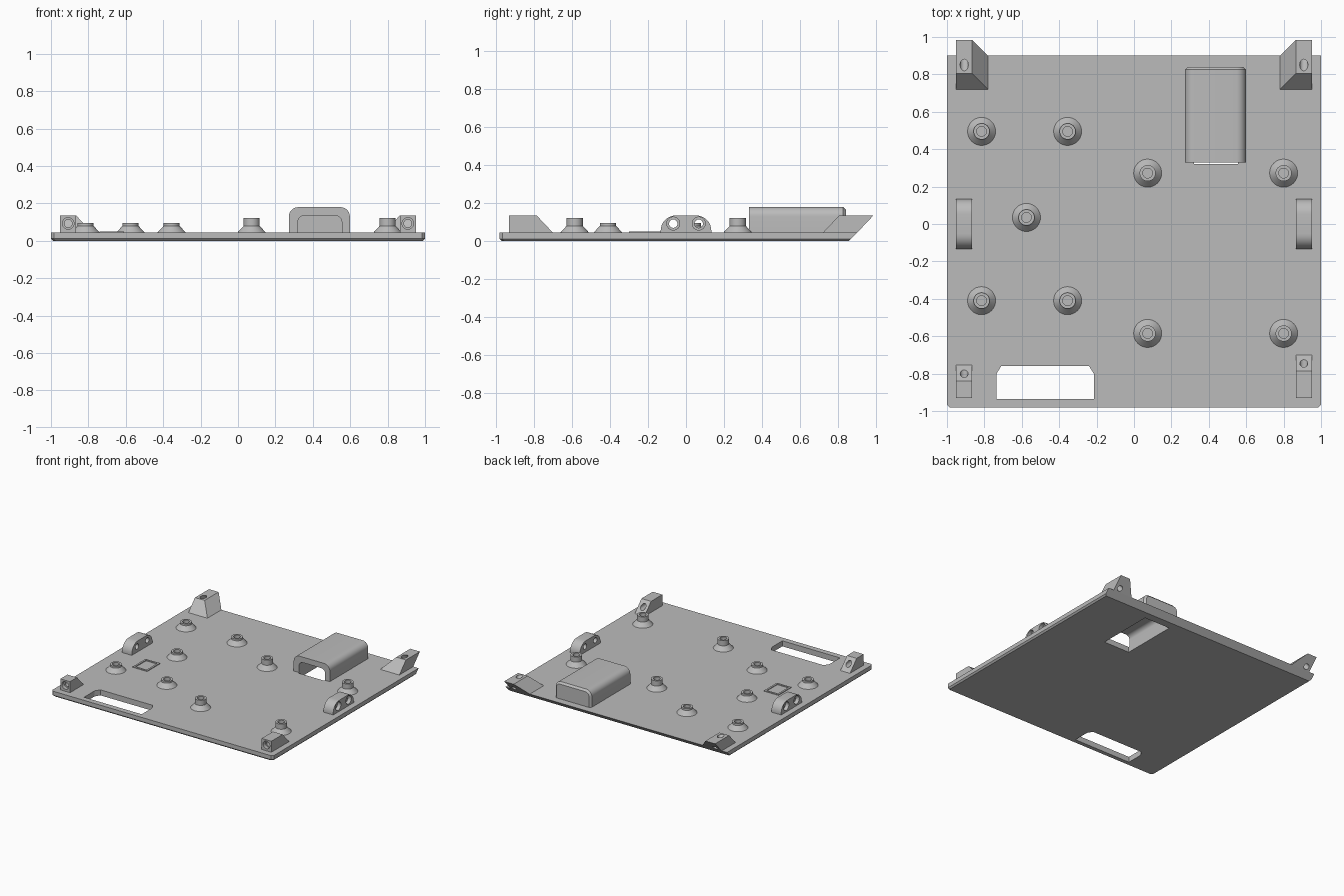
import bpy, bmesh, math
from mathutils import Vector

if "Cube" in bpy.data.objects:
    bpy.data.objects.remove(bpy.data.objects["Cube"])

grey = bpy.data.materials.new("plain grey")
grey.use_nodes = True
colour = (0.5, 0.5, 0.5, 1)
grey.diffuse_color = colour
grey.node_tree.nodes["Principled BSDF"].inputs["Base Color"].default_value = colour

PLATE = 0.045   # top of the base plate
TALL = 0.135    # top of the screw blocks
SINK = 0.005    # overlap of parts into the plate


def loft(name, rings, closed=False):
    """Skin a list of equal-length point rings; cap the ends unless closed."""
    bm = bmesh.new()
    loops = [[bm.verts.new(p) for p in ring] for ring in rings]
    pairs = list(zip(loops, loops[1:]))
    if closed:
        pairs.append((loops[-1], loops[0]))
    else:
        bm.faces.new(loops[0])
        bm.faces.new(loops[-1])
    for a, b in pairs:
        for i in range(len(a)):
            j = (i + 1) % len(a)
            bm.faces.new((a[i], a[j], b[j], b[i]))
    bmesh.ops.recalc_face_normals(bm, faces=bm.faces)
    mesh = bpy.data.meshes.new(name)
    bm.to_mesh(mesh)
    bm.free()
    mesh.materials.append(grey)
    obj = bpy.data.objects.new(name, mesh)
    bpy.context.collection.objects.link(obj)
    return obj


def rod(centre, axis, radius, length):
    """Cylindrical cutter centred on a point."""
    axis = Vector(axis).normalized()
    u = axis.orthogonal().normalized()
    v = axis.cross(u)
    rings = []
    for end in (-length / 2, length / 2):
        rings.append([Vector(centre) + axis * end + radius * (u * math.cos(t) + v * math.sin(t))
                      for t in (math.tau * i / 32 for i in range(32))])
    return loft("cutter", rings)


def cut(obj, cutters):
    """Subtract the cutters, then remove them."""
    for c in cutters:
        c.hide_render = True
        mod = obj.modifiers.new("cut", "BOOLEAN")
        mod.operation, mod.solver, mod.object = "DIFFERENCE", "EXACT", c
    graph = bpy.context.evaluated_depsgraph_get()
    mesh = bpy.data.meshes.new_from_object(obj.evaluated_get(graph))
    obj.modifiers.clear()
    obj.data = mesh
    for c in cutters:
        bpy.data.objects.remove(c)


def smooth(obj):
    bpy.ops.object.select_all(action="DESELECT")
    obj.select_set(True)
    bpy.context.view_layer.objects.active = obj
    bpy.ops.object.shade_smooth_by_angle(angle=math.radians(30))


def arch(a0, a1, low, high, radius, steps=8):
    """Upright outline with rounded top corners, as (across, z) pairs."""
    points = [(a1, low)]
    for centre, start in ((a1 - radius, 0), (a0 + radius, math.pi / 2)):
        for i in range(steps + 1):
            t = start + math.pi / 2 * i / steps
            points.append((centre + radius * math.cos(t), high - radius + radius * math.sin(t)))
    return points + [(a0, low)]


def rect(x0, x1, y0, y1, z):
    return [(x0, y0, z), (x1, y0, z), (x1, y1, z), (x0, y1, z)]


# Cavity under the hood, open at the front and through the plate
def cavity():
    outline = arch(0.32, 0.555, -0.1, TALL, 0.035)
    return loft("cutter", [[(x, y, z) for x, z in outline] for y in (0.32, 0.79)])


# Base plate: small lower bevel, back edge sloping outward
def plate_ring(z, inset):
    w, f, c = 1 - inset, -0.98 + inset, 0.015
    b = 0.855 + z
    return [(-w, b, z), (-w, f + c, z), (-w + c, f, z), (w - c, f, z), (w, f + c, z), (w, b, z)]


plate = loft("base_plate", [plate_ring(0, 0.012), plate_ring(0.012, 0), plate_ring(PLATE, 0)])
slot = [(-0.735, -0.935), (-0.215, -0.935), (-0.215, -0.80), (-0.24, -0.76), (-0.71, -0.76), (-0.735, -0.80)]
cut(plate, [cavity(), loft("cutter", [[(x, y, z) for x, y in slot] for z in (-0.1, 0.1)])])

# Hood with rounded sides and a bevelled back end
hood_rings = []
for y, d in ((0.33, 0), (0.825, 0), (0.84, 0.015)):
    outline = arch(0.272 + d, 0.598 - d, PLATE - SINK, 0.18 - d, 0.05 - d)
    hood_rings.append([(x, y, z) for x, z in outline])
hood = loft("hood", hood_rings)
cut(hood, [cavity()])
smooth(hood)


# Round standoffs with a flared foot and a screw hole
def standoff(name, x, y, top):
    profile = [(0.075, PLATE - SINK), (0.075, PLATE), (0.043, 0.08), (0.043, top),
               (0.026, top), (0.026, PLATE - SINK)]
    rings = []
    for i in range(32):
        t = math.tau * i / 32
        rings.append([(x + r * math.cos(t), y + r * math.sin(t), z) for r, z in profile])
    smooth(loft(name, rings, closed=True))


for x, y in ((-0.815, 0.495), (-0.355, 0.495), (-0.575, 0.035), (-0.815, -0.41), (-0.355, -0.41)):
    standoff("short_standoff", x, y, 0.095)
for x in (0.073, 0.8):
    for y in (0.272, -0.585):
        standoff("tall_standoff", x, y, 0.122)

# Thin raised frame beside the standoffs
frame = [rect(-0.74 + d, -0.61 - d, -0.30 + d, -0.135 - d, z)
         for d, z in ((0, PLATE - SINK), (0, 0.051), (0.015, 0.051), (0.015, PLATE - SINK))]
loft("raised_frame", frame, closed=True)

# Screw blocks, one set for each side
for side, s, front_end in (("right", -1, -0.755), ("left", 1, -0.70)):
    inner, outer, mid = s * 0.865, s * 0.952, s * 0.908

    # Back block leaning out past the plate, with a slanted hole
    back = loft(side + "_back_block", [
        rect(outer, s * 0.78, 0.72, 0.90, PLATE),
        rect(outer, inner, 0.805, 0.985, TALL)])
    cut(back, [rod((mid, 0.917, 0.068), (0, 1, -1), 0.022, 0.4)])
    smooth(back)

    # Front wedge with a counterbored hole
    wedge = [(-0.93, PLATE - SINK), (-0.93, TALL), (front_end - 0.085, TALL),
             (front_end, PLATE), (front_end, PLATE - SINK)]
    front = loft(side + "_front_block", [[(x, y, z) for y, z in wedge] for x in (outer, inner)])
    cut(front, [rod((mid, -0.85, 0.093), (0, 1, 0), 0.021, 0.5),
                rod((mid, -0.93, 0.093), (0, 1, 0), 0.031, 0.06)])
    smooth(front)

    # Middle tab with rounded top and two counterbored holes
    outline = arch(-0.133, 0.133, PLATE - SINK, TALL, 0.08)
    tab = loft(side + "_middle_tab", [[(x, y, z) for y, z in outline] for x in (outer, inner)])
    holes = []
    for y in (-0.067, 0.067):
        holes.append(rod((mid, y, 0.092), (1, 0, 0), 0.022, 0.3))
        holes.append(rod((outer, y, 0.092), (1, 0, 0), 0.034, 0.06))
    cut(tab, holes)
    smooth(tab)
